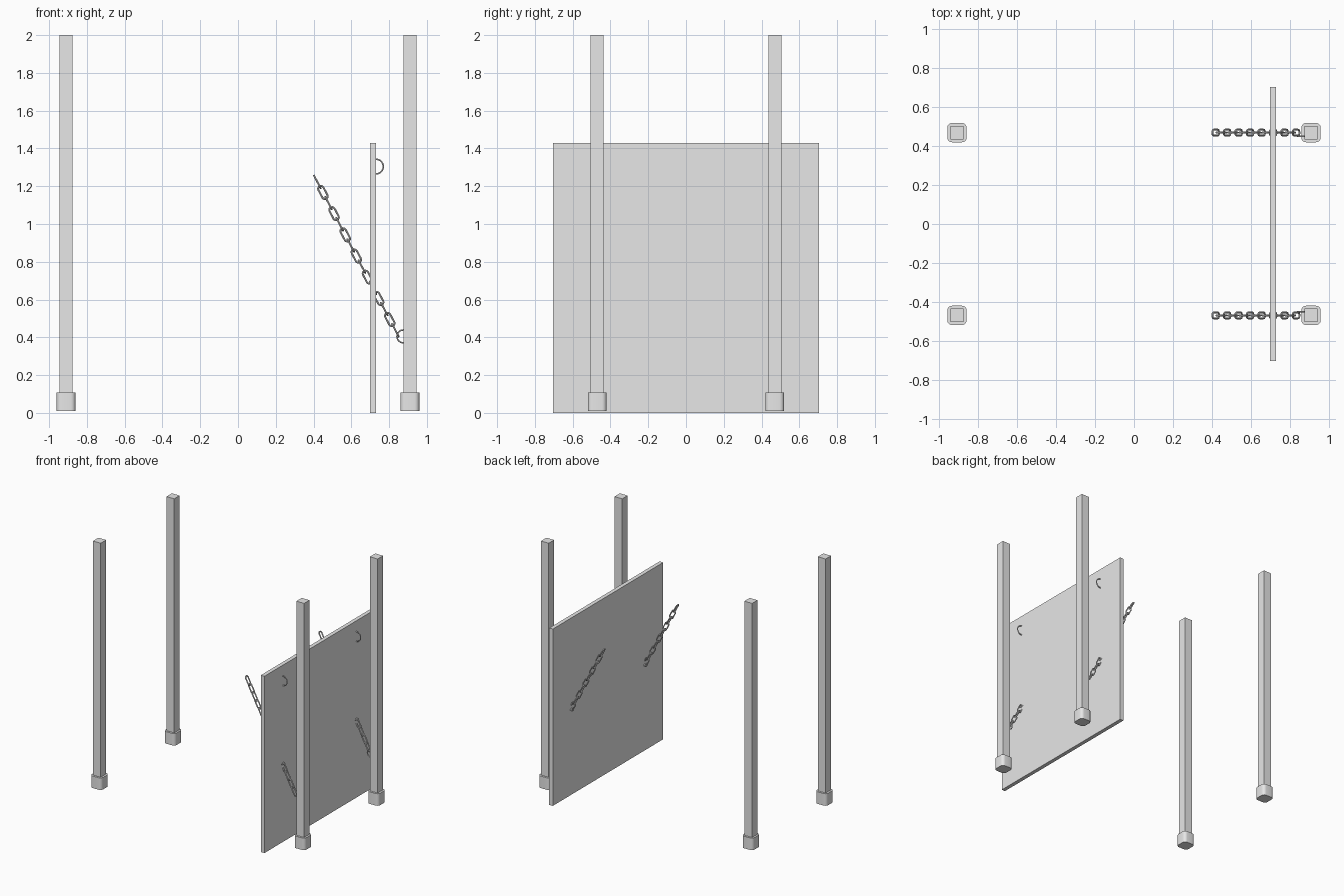
import bpy
import bmesh
from math import pi, cos, sin
from mathutils import Vector

cube = bpy.data.objects.get("Cube")
if cube:
    bpy.data.objects.remove(cube, do_unlink=True)

grey = bpy.data.materials.new("plain_grey")
grey.use_nodes = True
grey.diffuse_color = (0.8, 0.8, 0.8, 1)
grey.node_tree.nodes["Principled BSDF"].inputs["Base Color"].default_value = (0.8, 0.8, 0.8, 1)

POST_X, POST_Y, POST_W = 0.91, 0.47, 0.069
SIDES = (("right", -1), ("left", 1))
ENDS = (("front", -1), ("back", 1))


def box(name, low, high, corner=0.0):
    """Box between two corners, with optionally rounded upright edges."""
    low, high = Vector(low), Vector(high)
    bm = bmesh.new()
    bmesh.ops.create_cube(bm, size=1)
    bmesh.ops.scale(bm, vec=high - low, verts=bm.verts)
    bmesh.ops.translate(bm, vec=(low + high) / 2, verts=bm.verts)
    if corner:
        upright = [e for e in bm.edges
                   if abs(e.verts[0].co.z - e.verts[1].co.z) > 0.01]
        bmesh.ops.bevel(bm, geom=upright, offset=corner, segments=5,
                        profile=0.5, affect='EDGES')
    mesh = bpy.data.meshes.new(name)
    bm.to_mesh(mesh)
    bm.free()
    mesh.materials.append(grey)
    obj = bpy.data.objects.new(name, mesh)
    bpy.context.collection.objects.link(obj)
    if corner:
        activate(obj)
        bpy.ops.object.shade_smooth_by_angle()
    return obj


def activate(obj):
    bpy.ops.object.select_all(action='DESELECT')
    obj.select_set(True)
    bpy.context.view_layer.objects.active = obj


def wire(name, paths, radius, closed):
    """Round wire swept along each path, as one mesh."""
    curve = bpy.data.curves.new(name, 'CURVE')
    curve.dimensions = '3D'
    curve.bevel_depth = radius
    curve.bevel_resolution = 2
    curve.use_fill_caps = True
    curve.materials.append(grey)
    for path in paths:
        spline = curve.splines.new('POLY')
        spline.points.add(len(path) - 1)
        for point, co in zip(spline.points, path):
            point.co = (*co, 1)
        spline.use_cyclic_u = closed
    obj = bpy.data.objects.new(name, curve)
    bpy.context.collection.objects.link(obj)
    activate(obj)
    bpy.ops.object.convert(target='MESH')
    bpy.ops.object.shade_smooth_by_angle()


def link_path(centre, along, across, half_length=0.0375, half_width=0.015):
    """Stadium outline of one chain link."""
    path = []
    for end in (0, 1):
        for i in range(9):
            a = pi * end + pi * i / 8
            straight = (half_length - half_width) * (1 - 2 * end)
            path.append(centre + along * (straight + half_width * sin(a))
                        + across * half_width * cos(a))
    return path


def half_ring(name, centre, radius, direction):
    """Half ring of wire standing out from an upright face."""
    path = [Vector(centre) + radius * Vector((direction * cos(a), 0, sin(a)))
            for a in (pi * (i / 16 - 0.5) for i in range(17))]
    wire(name, [path], 0.004, False)


# Four posts with rounded feet
for side, sx in SIDES:
    for end, sy in ENDS:
        x, y, h = sx * POST_X, sy * POST_Y, POST_W / 2
        box(f"{end}_{side}_post", (x - h, y - h, 0.03), (x + h, y + h, 2))
        box(f"{end}_{side}_foot", (x - 0.05, y - 0.05, 0.01),
            (x + 0.05, y + 0.05, 0.107), corner=0.025)

# Upright panel
box("panel", (0.698, -0.705, 0), (0.73, 0.705, 1.43))

# Chains with their rings on the posts and the panel
start, finish, count = Vector((0.42, 0, 1.223)), Vector((0.833, 0, 0.438)), 15
along = (finish - start).normalized()
sideways = Vector((0, 1, 0))
flat = along.cross(sideways)
for end, sy in ENDS:
    links = []
    for i in range(count):
        centre = start.lerp(finish, i / (count - 1)) + sideways * sy * POST_Y
        links.append(link_path(centre, along, flat if i % 2 else sideways))
    wire(f"{end}_chain", links, 0.005, True)
    half_ring(f"{end}_post_ring", (POST_X - POST_W / 2, sy * 0.45, 0.405), 0.034, -1)
    half_ring(f"{end}_panel_ring", (0.73, sy * POST_Y, 1.304), 0.039, 1)
